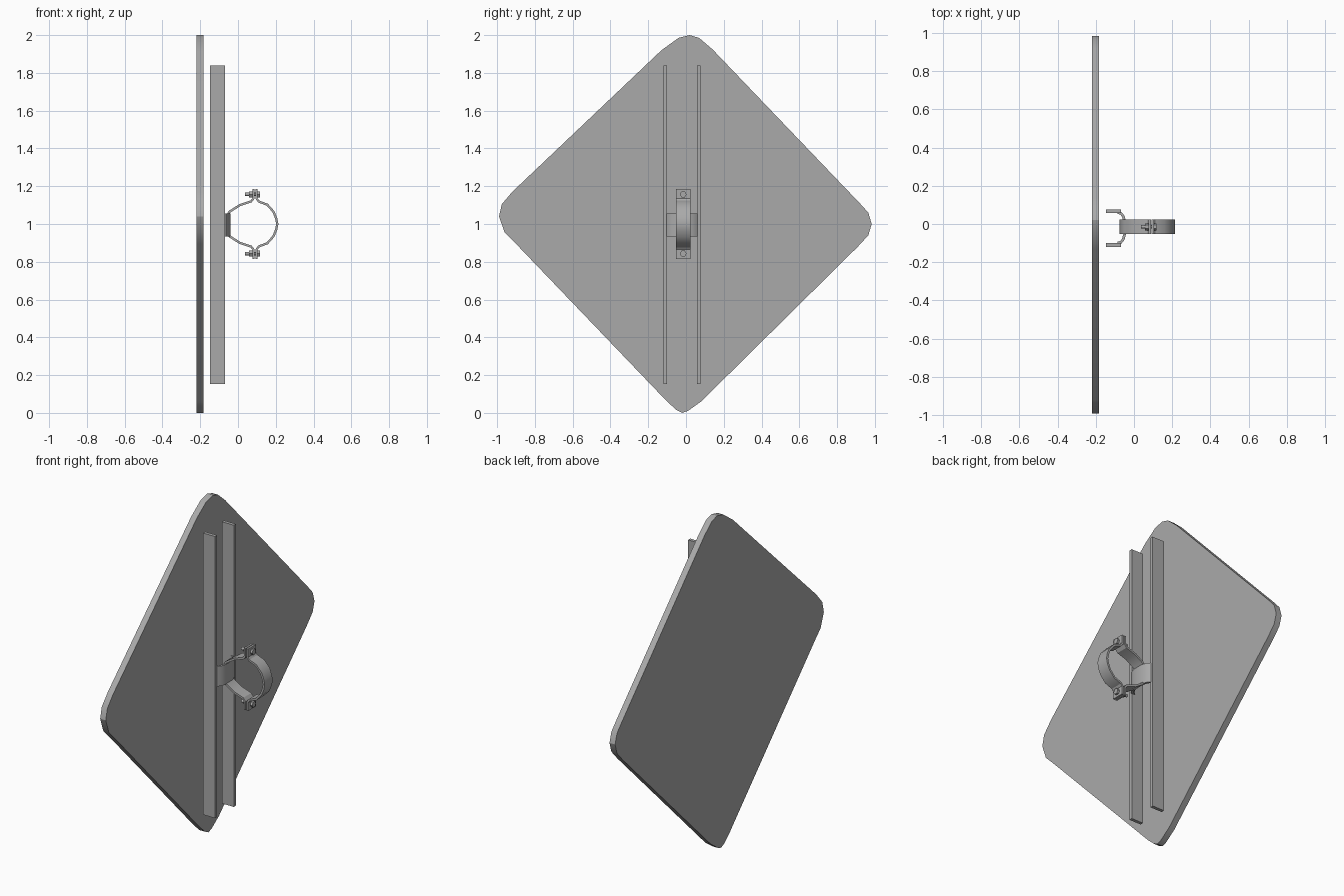
import bpy, bmesh, math
from mathutils import Vector, Matrix

cube = bpy.data.objects.get("Cube")
if cube:
    bpy.data.objects.remove(cube, do_unlink=True)

grey = bpy.data.materials.new("plain grey metal")
grey.use_nodes = True
colour = (0.4, 0.4, 0.4, 1)
grey.diffuse_color = colour
grey.node_tree.nodes["Principled BSDF"].inputs["Base Color"].default_value = colour


def finish(name, bm, smooth=False):
    bmesh.ops.recalc_face_normals(bm, faces=bm.faces)
    mesh = bpy.data.meshes.new(name)
    bm.to_mesh(mesh)
    bm.free()
    mesh.materials.append(grey)
    ob = bpy.data.objects.new(name, mesh)
    bpy.context.collection.objects.link(ob)
    if smooth:
        bpy.ops.object.select_all(action='DESELECT')
        ob.select_set(True)
        bpy.context.view_layer.objects.active = ob
        bpy.ops.object.shade_smooth_by_angle(angle=math.radians(30))
    return ob


def prism(name, points, direction, smooth=False):
    """Extrude a closed outline along a direction."""
    bm = bmesh.new()
    face = bm.faces.new([bm.verts.new(p) for p in points])
    new = bmesh.ops.extrude_face_region(bm, geom=[face])["geom"]
    moved = [v for v in new if isinstance(v, bmesh.types.BMVert)]
    bmesh.ops.translate(bm, verts=moved, vec=direction)
    return finish(name, bm, smooth)


def strip_outline(path, thick):
    """Thicken an open 2D path into a closed outline."""
    pts = [Vector(p) for p in path]
    a, b = [], []
    for i, p in enumerate(pts):
        t = pts[min(i + 1, len(pts) - 1)] - pts[max(i - 1, 0)]
        n = Vector((-t.y, t.x)).normalized() * thick / 2
        a.append(p + n)
        b.append(p - n)
    return a + b[::-1]


def box(name, low, high):
    corners = [(low[0], low[1]), (high[0], low[1]), (high[0], high[1]), (low[0], high[1])]
    return prism(name, [(x, y, low[2]) for x, y in corners], (0, 0, high[2] - low[2]))


def rod(name, x0, x1, y, z, radius, sides):
    bm = bmesh.new()
    turn = Matrix.Translation(((x0 + x1) / 2, y, z)) @ Matrix.Rotation(math.pi / 2, 4, 'Y')
    bmesh.ops.create_cone(bm, cap_ends=True, segments=sides, radius1=radius,
                          radius2=radius, depth=x1 - x0, matrix=turn)
    return finish(name, bm)


MID = -0.015   # centre line of the mounting hardware

# Diamond panel with rounded corners
outline = [
    (-0.13, 1.92), (-0.04, 1.985), (0.02, 2.0), (0.07, 1.985), (0.14, 1.925),
    (0.92, 1.11), (0.965, 1.06), (0.983, 1.0), (0.965, 0.94), (0.91, 0.88),
    (0.08, 0.06), (0.01, 0.01), (-0.02, 0), (-0.05, 0.015), (-0.1, 0.06),
    (-0.9, 0.895), (-0.96, 0.955), (-0.99, 1.04), (-0.975, 1.105), (-0.92, 1.17)]
prism("diamond_panel", [(-0.219, y, z) for y, z in outline], (0.037, 0, 0), True)

# Two upright rails
for name, y in (("right_rail", -0.11), ("left_rail", 0.067)):
    box(name, (-0.147, y - 0.01, 0.153), (-0.068, y + 0.01, 1.838))

# Saddle bridging the rails
half = [(-0.085, 0.08), (-0.068, 0.075), (-0.056, 0.06), (-0.048, 0.03)]
path = half + [(x, -y) for x, y in half[::-1]]
prism("saddle_bracket", [(p.x, p.y - 0.02, 0.935) for p in strip_outline(path, 0.014)],
      (0, 0, 0.12), True)

# Two halves of the pole clamp, with bolting tabs
inner = [(0.082, 0.185), (0.082, 0.135), (0.07, 0.12), (0.01, 0.1),
         (-0.045, 0.065), (-0.062, 0.035)]
outer = [(0.098, 0.185), (0.098, 0.135), (0.11, 0.119), (0.155, 0.102),
         (0.188, 0.065), (0.202, 0.03)]
for name, top, end in (("inner_clamp", inner, -0.07), ("outer_clamp", outer, 0.208)):
    path = top + [(end, 0)] + [(x, -z) for x, z in top[::-1]]
    prism(name, [(p.x, MID - 0.038, 1 + p.y) for p in strip_outline(path, 0.012)],
          (0, 0.076, 0), True)

# Bolts with hexagonal heads and nuts
for side, z in (("upper", 1.157), ("lower", 0.843)):
    rod(side + "_bolt", 0.037, 0.11, MID, z, 0.009, 12)
    rod(side + "_nut", 0.058, 0.076, MID, z, 0.018, 6)
    rod(side + "_bolt_head", 0.104, 0.117, MID, z, 0.018, 6)
